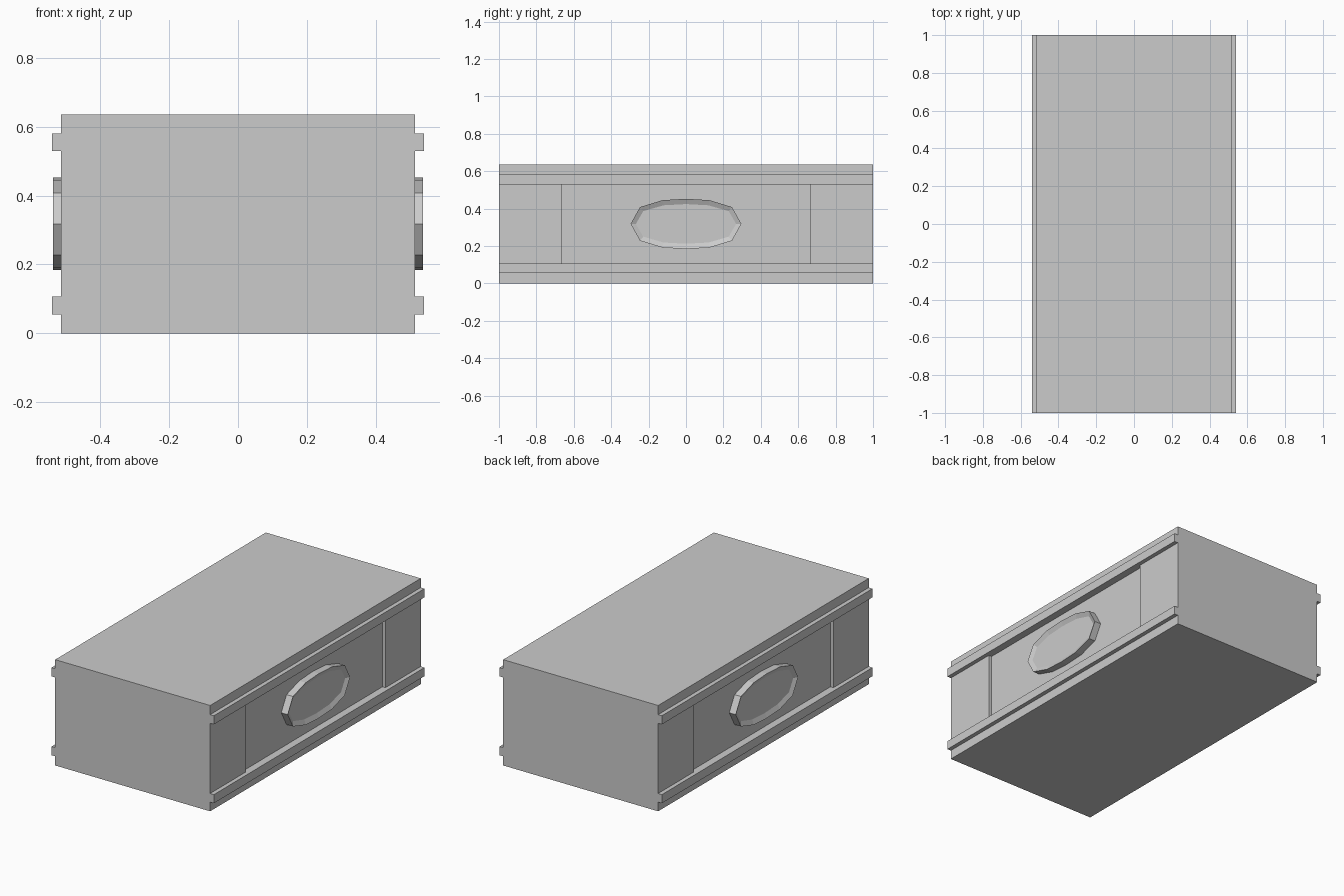
import bpy, bmesh
from mathutils import Vector

cube = bpy.data.objects.get("Cube")
if cube:
    bpy.data.objects.remove(cube, do_unlink=True)

HEIGHT = 0.636
MID = HEIGHT / 2
SIDE, RAIL, RECESS = 0.515, 0.54, 0.02

grey = bpy.data.materials.new("light grey")
grey.use_nodes = True
grey.diffuse_color = (0.6, 0.6, 0.6, 1)
grey.node_tree.nodes["Principled BSDF"].inputs["Base Color"].default_value = (0.6, 0.6, 0.6, 1)


def finish(bm, name):
    bmesh.ops.recalc_face_normals(bm, faces=bm.faces)
    mesh = bpy.data.meshes.new(name)
    bm.to_mesh(mesh)
    bm.free()
    mesh.materials.append(grey)
    obj = bpy.data.objects.new(name, mesh)
    bpy.context.collection.objects.link(obj)
    return obj


def extrude(bm, face, offset):
    """Extrude one face and return the moved cap."""
    geom = bmesh.ops.extrude_face_region(bm, geom=[face])["geom"]
    verts = [g for g in geom if isinstance(g, bmesh.types.BMVert)]
    bmesh.ops.translate(bm, verts=verts, vec=offset)
    return next(g for g in geom if isinstance(g, bmesh.types.BMFace))


# Body: railed cross-section run lengthwise, with a shallow panel sunk in each side
half = [(SIDE, 0), (SIDE, 0.055), (RAIL, 0.055), (RAIL, 0.107), (SIDE, 0.107)]
right = half + [(x, HEIGHT - z) for x, z in reversed(half)]
profile = right + [(-x, z) for x, z in reversed(right)]
bm = bmesh.new()
rings = [[bm.verts.new((x, y, z)) for x, z in profile] for y in (-1, -0.665, 0.665, 1)]
n = len(profile)
for a, b in zip(rings, rings[1:]):
    for i in range(n):
        j = (i + 1) % n
        bm.faces.new((a[i], a[j], b[j], b[i]))
bm.faces.new(rings[0])
bm.faces.new(rings[-1])
bmesh.ops.recalc_face_normals(bm, faces=bm.faces)
panels = []
for f in bm.faces:
    c = f.calc_center_median()
    if abs(f.normal.x) > 0.9 and abs(c.y) < 0.1 and abs(c.z - MID) < 0.05:
        panels.append(f)
bmesh.ops.inset_individual(bm, faces=panels, thickness=0, depth=-RECESS)
finish(bm, "body")

# Medallion: faceted oval with a dished face, mirrored to the other side
quarter = [(0.296, 0), (0.246, 0.09), (0.125, 0.127), (0, 0.134)]
upper = quarter + [(-y, z) for y, z in reversed(quarter[:-1])]
oval = upper + [(-y, -z) for y, z in upper[1:-1]] + [(0.296, 0)]
oval = oval[:-1] if oval[-1] == oval[0] else oval
bm = bmesh.new()
base = bm.faces.new([bm.verts.new((SIDE - RECESS - 0.005, y, MID + z)) for y, z in oval])
cap = extrude(bm, base, Vector((0.048, 0, 0)))
bmesh.ops.recalc_face_normals(bm, faces=bm.faces)
bmesh.ops.inset_individual(bm, faces=[cap], thickness=0.028, depth=-0.013)
medallion = finish(bm, "side_medallion")
mirror = medallion.modifiers.new("mirror", "MIRROR")
mirror.use_axis = (True, False, False)
